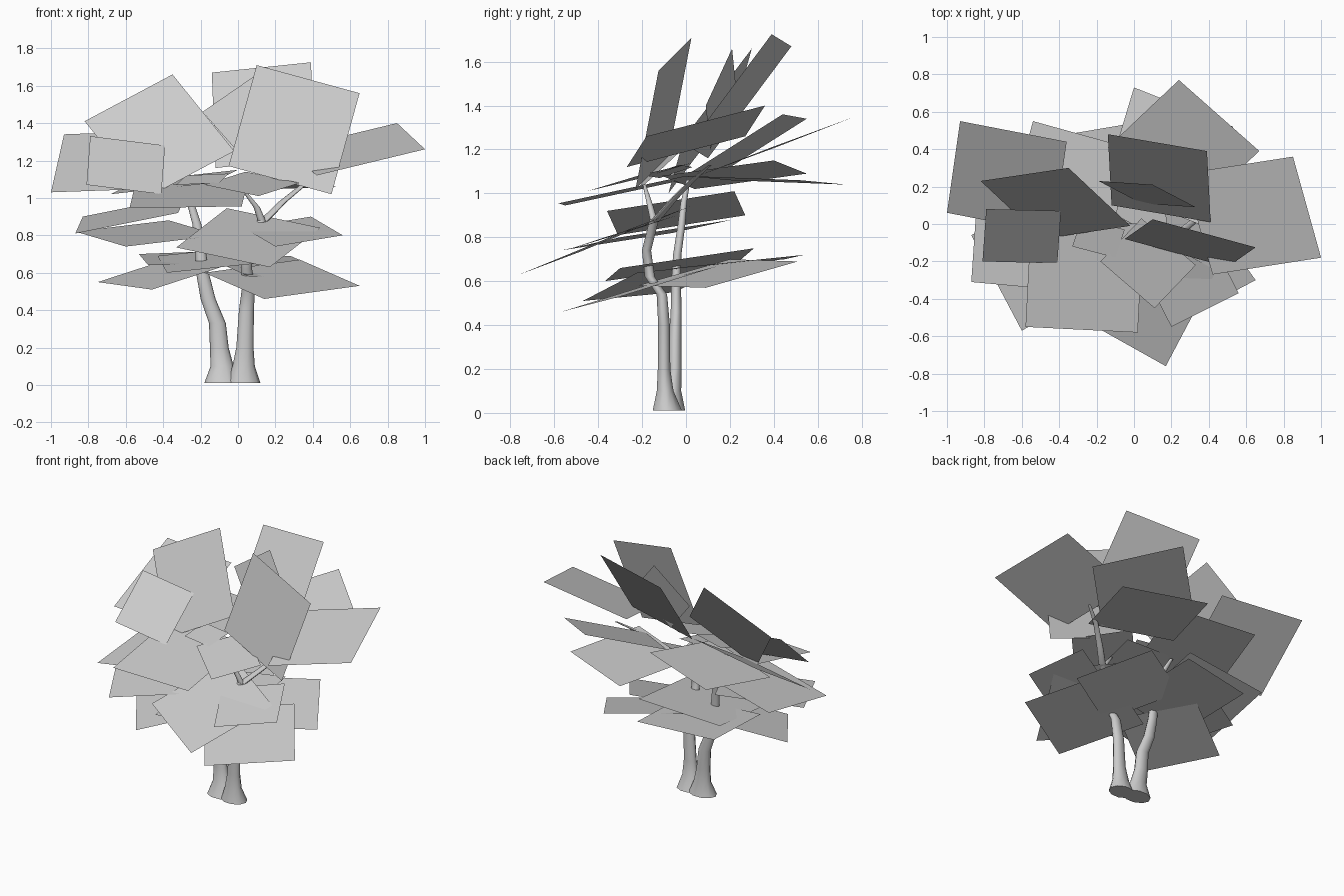
import bpy
from math import cos, sin, tau
from mathutils import Vector

cube = bpy.data.objects.get("Cube")
if cube:
    bpy.data.objects.remove(cube, do_unlink=True)

grey = bpy.data.materials.new("plain grey")
grey.use_nodes = True
grey.diffuse_color = (.6, .6, .6, 1)
grey.node_tree.nodes["Principled BSDF"].inputs["Base Color"].default_value = grey.diffuse_color


def add_part(name, points, faces):
    mesh = bpy.data.meshes.new(name)
    mesh.from_pydata(points, [], faces)
    mesh.materials.append(grey)
    part = bpy.data.objects.new(name, mesh)
    bpy.context.collection.objects.link(part)
    return part


def leaf_card(name, corner, side_a, side_b):
    """Flat four-sided leaf card from one corner and its two neighbours."""
    corner, side_a, side_b = Vector(corner), Vector(side_a), Vector(side_b)
    points = [corner, side_a, side_a + side_b - corner, side_b]
    leaf = add_part(name, points, [range(len(points))])
    # keep every card facing up so all of them are shaded alike
    if leaf.data.polygons[0].normal.z < 0:
        leaf.data.flip_normals()


def limb(name, path, sides=10):
    """Smooth tapering limb through (x, y, z, x radius, y radius) rings."""
    points = [(x + rx * cos(tau * i / sides), y + ry * sin(tau * i / sides), z)
              for x, y, z, rx, ry in path for i in range(sides)]
    faces = [range(sides)[::-1], range(len(points) - sides, len(points))]
    for ring in range(0, len(points) - sides, sides):
        for i in range(sides):
            j = (i + 1) % sides
            faces.append((ring + i, ring + j, ring + sides + j, ring + sides + i))
    obj = add_part(name, points, faces)
    bpy.ops.object.select_all(action="DESELECT")
    obj.select_set(True)
    bpy.context.view_layer.objects.active = obj
    bpy.ops.object.shade_smooth_by_angle(angle=1)


# Two trunks sharing a flared foot
limb("left_trunk", [(-.08, -.07, .01, .1, .07), (-.085, -.06, .1, .062, .04),
                    (-.1, -.05, .2, .05, .032), (-.11, -.05, .33, .045, .03),
                    (-.16, -.045, .46, .04, .026), (-.19, -.045, .6, .034, .023),
                    (-.2, -.04, .72, .028, .02), (-.22, -.02, .86, .024, .018),
                    (-.25, -.01, .96, .02, .015), (-.3, .01, 1.06, .012, .01)])
limb("right_trunk", [(.03, -.085, .01, .09, .07), (.03, -.095, .1, .06, .04),
                     (.037, -.1, .2, .046, .03), (.045, -.1, .4, .04, .028),
                     (.058, -.11, .54, .034, .025), (.045, -.165, .62, .03, .024),
                     (.05, -.18, .74, .026, .022), (.13, -.145, .88, .026, .022)])

# Branches carrying the crown
limb("right_branch_outer", [(.13, -.145, .87, .026, .022), (.24, -.05, .98, .022, .018),
                            (.35, .04, 1.07, .017, .014), (.46, .11, 1.13, .01, .008)])
limb("right_branch_inner", [(.13, -.145, .87, .022, .018), (.1, -.165, .95, .017, .014),
                            (.03, -.19, 1.04, .01, .008)])

# Crown: steep cards on top
leaf_card("crown_front_right", (-.05, -.08, 1.17), (.5, -.23, 1.02), (.1, .025, 1.71))
leaf_card("crown_left", (-.35, .3, 1.66), (-.02, -.01, 1.25), (-.82, .23, 1.41))
leaf_card("crown_back", (-.14, .48, 1.67), (.39, .39, 1.725), (-.12, .1, 1.16))
leaf_card("crown_middle_small", (.1, .21, 1.66), (-.19, .23, 1.46), (.33, .09, 1.4))
leaf_card("crown_far_right", (.85, .36, 1.4), (1, -.18, 1.26), (.27, .27, 1.26))
leaf_card("crown_far_left", (-.93, .55, 1.34), (-.36, .44, 1.36), (-1, .06, 1.03))
leaf_card("crown_left_small", (-.79, .08, 1.33), (-.39, .07, 1.28), (-.81, -.2, 1.07))
leaf_card("crown_back_right", (.24, .77, 1.35), (.67, .39, 1.21), (-.14, .41, 1.21))

# Upper layer: nearly level cards
leaf_card("upper_back", (0, .73, 1.04), (.53, .52, 1.06), (-.16, .2, 1.06))
leaf_card("upper_back_left", (-.54, .55, 1.09), (0, .4, 1.15), (-.68, .04, 1.02))
leaf_card("upper_front", (-.58, -.55, .945), (.02, -.58, .955), (-.55, .03, 1.07))
leaf_card("upper_front_small", (.11, -.45, 1.01), (.33, -.22, 1.08), (-.18, -.2, 1.07))
leaf_card("upper_centre_small", (-.33, -.12, 1.07), (-.1, -.18, 1.08), (-.28, .03, 1.12))

# Middle layer
leaf_card("middle_left", (-.87, -.31, .81), (-.32, -.36, .92), (-.83, .27, .9))
leaf_card("middle_front_left", (-.6, -.57, .74), (-.1, -.3, .8), (-.87, -.06, .82))
leaf_card("middle_front", (.17, -.76, .63), (-.33, -.48, .735), (.44, -.25, .84))
leaf_card("middle_right_small", (.2, -.55, .74), (.56, -.37, .8), (.03, -.22, .84))

# Lower layer
leaf_card("lower_front_right", (.14, -.57, .46), (.65, -.3, .53), (-.18, -.12, .6))
leaf_card("lower_front_left", (-.46, -.47, .51), (-.75, -.05, .55), (-.06, -.22, .64))
leaf_card("lower_centre", (-.38, -.37, .6), (.2, -.3, .66), (-.43, .24, .69))
leaf_card("lower_back_right", (.55, .09, .57), (.28, .51, .69), (.06, -.22, .58))
leaf_card("lower_back_left", (0, .54, .72), (-.53, .45, .7), (.05, -.05, .66))
